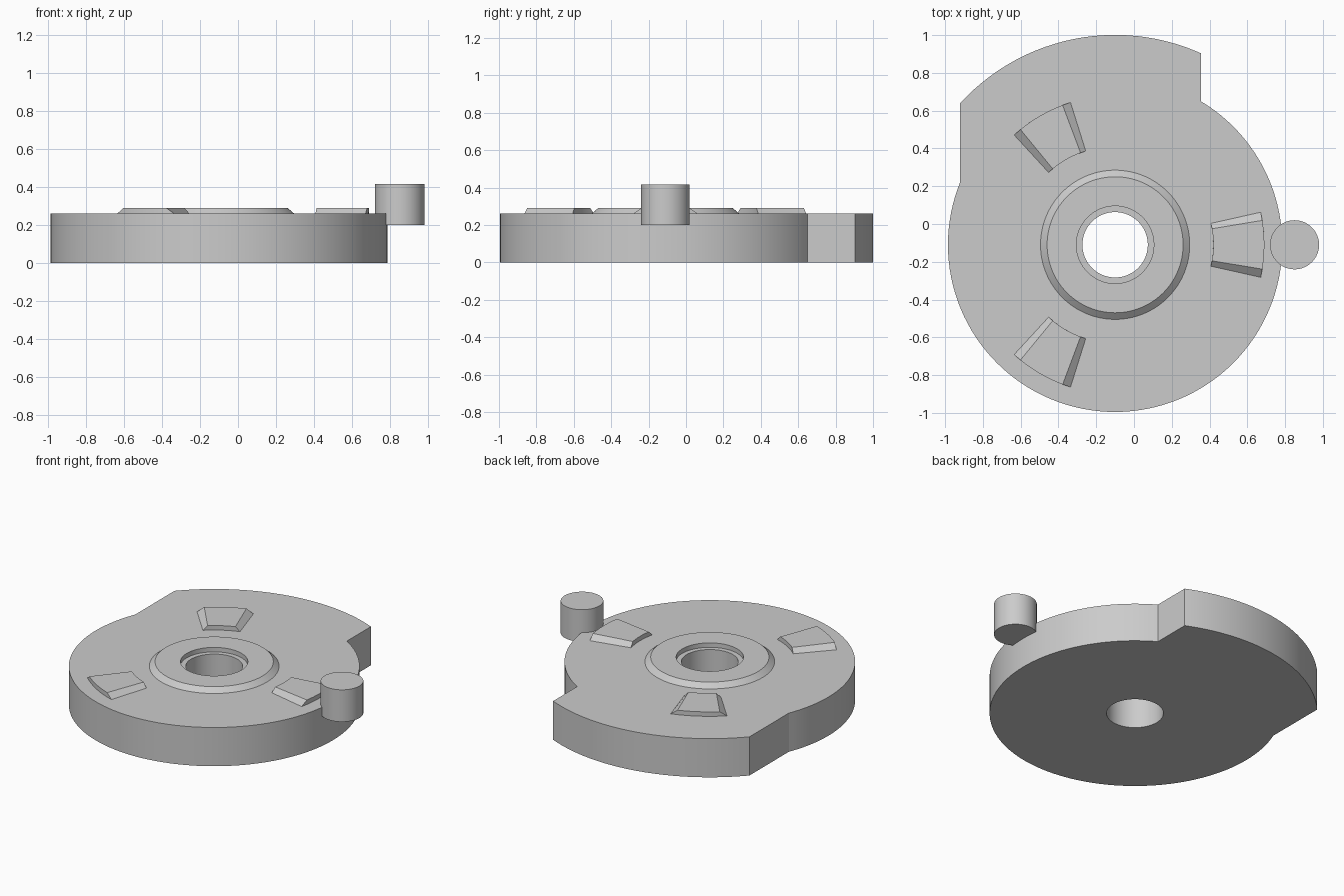
import bpy
import bmesh
from math import acos, cos, sin, pi, radians

cube = bpy.data.objects.get("Cube")
if cube:
    bpy.data.objects.remove(cube)

CENTRE = (-0.10, -0.11)
TOP, RAISED = 0.26, 0.29
DISC_R, LOBE_R = 0.885, 1.111
LOBE_RIGHT, LOBE_LEFT = 0.455, -0.82

grey = bpy.data.materials.new("plain grey")
grey.use_nodes = True
grey.diffuse_color = (0.6, 0.6, 0.6, 1)
grey.node_tree.nodes["Principled BSDF"].inputs["Base Color"].default_value = grey.diffuse_color


def finish(name, bm, location):
    bmesh.ops.recalc_face_normals(bm, faces=bm.faces)
    mesh = bpy.data.meshes.new(name)
    bm.to_mesh(mesh)
    bm.free()
    mesh.materials.append(grey)
    obj = bpy.data.objects.new(name, mesh)
    obj.location = location
    bpy.context.collection.objects.link(obj)
    bpy.ops.object.select_all(action='DESELECT')
    obj.select_set(True)
    bpy.context.view_layer.objects.active = obj
    bpy.ops.object.shade_smooth_by_angle(angle=radians(15))
    return obj


def bridge(bm, a, b):
    for i in range(len(a)):
        j = (i + 1) % len(a)
        bm.faces.new((a[i], a[j], b[j], b[i]))


# Cam outline: a disc with a larger, straight-sided lobe towards the back
def outline(a):
    if sin(a) <= 0:
        return DISC_R
    side = LOBE_RIGHT if cos(a) > 0 else LOBE_LEFT
    reach = side / cos(a) if abs(cos(a)) > 1e-6 else LOBE_R
    return max(DISC_R, min(LOBE_R, reach))


def circle(r):
    return lambda a: r


corners = [acos(s / r) for s in (LOBE_RIGHT, LOBE_LEFT) for r in (DISC_R, LOBE_R)]
regular = [2 * pi * i / 128 for i in range(128)]
angles = sorted(corners + [a for a in regular if all(abs(a - c) > 0.008 for c in corners)])

# Plate with raised hub, counterbore and through hole, as one closed loft
bm = bmesh.new()
sections = [(outline, 0), (outline, TOP), (circle(0.395), TOP), (circle(0.36), RAISED),
            (circle(0.205), RAISED), (circle(0.205), TOP), (circle(0.173), TOP), (circle(0.173), 0)]
rings = [[bm.verts.new((f(a) * cos(a), f(a) * sin(a), z)) for a in angles] for f, z in sections]
for i, ring in enumerate(rings):
    bridge(bm, ring, rings[(i + 1) % len(rings)])
finish("cam_plate", bm, (*CENTRE, 0))


# Raised sector pads with sloping ends
def sector(bm, middle, half, z, steps=8):
    sweep = [middle + half * (2 * i / steps - 1) for i in range(steps + 1)]
    path = [(0.52, a) for a in sweep] + [(0.79, a) for a in reversed(sweep)]
    return [bm.verts.new((r * cos(a), r * sin(a), z)) for r, a in path]


for name, turn in (("left_pad", 0), ("back_pad", 120), ("front_pad", 240)):
    bm = bmesh.new()
    low = sector(bm, radians(turn), radians(12.6), TOP)
    high = sector(bm, radians(turn), radians(9.4), RAISED)
    bridge(bm, low, high)
    bm.faces.new(high)
    bm.faces.new(low[::-1])
    finish(name, bm, (*CENTRE, 0))

# Upright pin overlapping the rim
bm = bmesh.new()
bmesh.ops.create_cone(bm, cap_ends=True, segments=64, radius1=0.13, radius2=0.13, depth=0.215)
finish("rim_pin", bm, (0.85, CENTRE[1], 0.3075))
